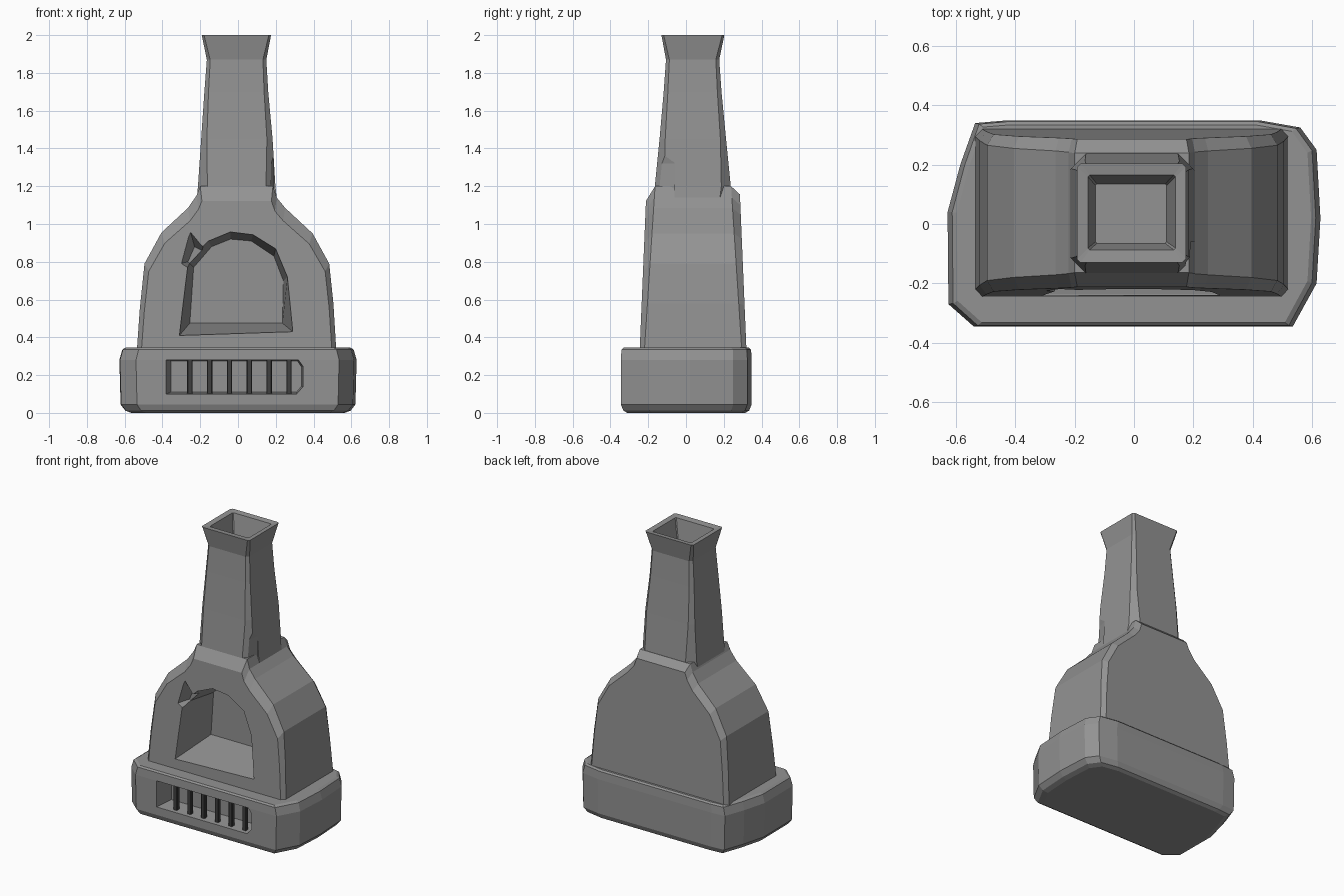
import bpy, bmesh


def paint(name, v):
    mat = bpy.data.materials.new(name)
    mat.diffuse_color = (v, v, v, 1)
    return mat


stone = paint("dark_stone", 0.29)
iron = paint("dark_iron", 0.05)


def loft(name, rings, mat=stone):
    """Skin a stack of equal-length point rings and cap both ends."""
    bm = bmesh.new()
    vs = [[bm.verts.new(p) for p in r] for r in rings]
    n = len(rings[0])
    for a, b in zip(vs, vs[1:]):
        for i in range(n):
            j = (i + 1) % n
            bm.faces.new((a[i], a[j], b[j], b[i]))
    bm.faces.new(vs[0])
    bm.faces.new(vs[-1])
    bmesh.ops.recalc_face_normals(bm, faces=bm.faces)
    me = bpy.data.meshes.new(name)
    bm.to_mesh(me)
    bm.free()
    me.materials.append(mat)
    ob = bpy.data.objects.new(name, me)
    bpy.context.collection.objects.link(ob)
    return ob


def octagon(x0, x1, y0, y1, c, z):
    """Rectangle with chamfered corners at height z."""
    return [(x0 + c, y0, z), (x1 - c, y0, z), (x1, y0 + c, z), (x1, y1 - c, z),
            (x1 - c, y1, z), (x0 + c, y1, z), (x0, y1 - c, z), (x0, y0 + c, z)]


def at_y(profile, y):
    return [(x, y, z) for x, z in profile]


def carve(target, cutter):
    cutter.hide_render = True
    mod = target.modifiers.new("carve", 'BOOLEAN')
    mod.operation = 'DIFFERENCE'
    mod.solver = 'EXACT'
    mod.object = cutter
    bpy.context.view_layer.objects.active = target
    bpy.ops.object.modifier_apply(modifier=mod.name)
    bpy.data.objects.remove(cutter)


# Base slab: worn outline with rounded bottom and chamfered top
outline = [(-0.54, -0.345), (0.535, -0.345), (0.615, -0.2), (0.628, 0.02),
           (0.615, 0.25), (0.56, 0.325), (0.43, 0.348), (-0.44, 0.348), (-0.535, 0.34),
           (-0.585, 0.2), (-0.628, 0.04), (-0.625, -0.27)]
base = loft("base", [[(x * sx, y * sy, z) for x, y in outline] for z, sx, sy in
                     ((0, 0.9, 0.9), (0.012, 0.95, 0.96), (0.045, 0.99, 1),
                      (0.28, 1, 1), (0.335, 0.975, 0.99), (0.345, 0.95, 0.96))])

# Vent recess in the base front
vent = [(-0.38, 0.1), (0.31, 0.1), (0.345, 0.14), (0.345, 0.245),
        (0.32, 0.28), (-0.38, 0.28)]
vent_in = [(-0.355, 0.11), (0.31, 0.11), (0.335, 0.14), (0.335, 0.245),
           (0.315, 0.275), (-0.355, 0.275)]
carve(base, loft("vent_cutter", [at_y(vent, -0.45), at_y(vent, -0.345),
                                 at_y(vent_in, -0.22)]))

# Grate bars
for i in range(6):
    x = -0.255 + 0.105 * i
    loft("grate_bar", [octagon(x - 0.014, x + 0.014, -0.32, -0.292, 0.003, z)
                       for z in (0.09, 0.29)], iron)

# Oven body: arched profile, leaning front and back, bevelled rims
arch = [(-0.535, 0.335), (0.52, 0.335), (0.505, 0.58), (0.483, 0.79), (0.395, 0.95),
        (0.25, 1.085), (0.205, 1.14), (0.185, 1.2), (-0.2, 1.2), (-0.22, 1.15),
        (-0.265, 1.085), (-0.405, 0.955), (-0.495, 0.79), (-0.52, 0.55)]


def rim(side, inset):
    ring = []
    for x, z in arch:
        up = (z - 0.335) / 0.865
        if inset:
            x, z = x * 0.955, 0.335 + (z - 0.335) * (0.91 if side < 0 else 0.95)
        lean = (z - 0.335) * 0.042
        pull = 0 if inset else 0.025 + 0.02 * up
        y = -0.245 + lean + pull if side < 0 else 0.32 - lean - pull
        ring.append((x, y, z))
    return ring


body = loft("oven_body", [rim(-1, True), rim(-1, False), rim(1, False), rim(1, True)])

# Arched fire opening narrowing to its back wall
mouth = [(-0.31, 0.41), (0.29, 0.43), (0.262, 0.72), (0.2, 0.87),
         (0.08, 0.945), (-0.04, 0.96), (-0.16, 0.91), (-0.265, 0.8)]
hearth = [(-0.255, 0.475), (0.235, 0.475), (0.24, 0.7), (0.19, 0.83),
          (0.07, 0.91), (-0.04, 0.92), (-0.14, 0.88), (-0.235, 0.77)]
carve(body, loft("opening_cutter", [at_y(mouth, -0.4), at_y(mouth, -0.235),
                                    at_y(hearth, 0.07)]))

# Broken chip beside the arch
chip_out = [(-0.31, 0.79), (-0.22, 0.74), (-0.18, 0.89), (-0.26, 0.99)]
chip_in = [(-0.265, 0.8), (-0.22, 0.76), (-0.19, 0.86), (-0.23, 0.88)]
carve(body, loft("chip_cutter", [at_y(chip_out, -0.25), at_y(chip_in, -0.15)]))

# Chimney: tapering stack, flared rim, hollow top
chimney = loft("chimney", [octagon(*r) for r in (
    (-0.222, 0.21, -0.175, 0.245, 0.07, 1.1),
    (-0.212, 0.198, -0.165, 0.237, 0.05, 1.2),
    (-0.195, 0.183, -0.14, 0.212, 0.03, 1.45),
    (-0.178, 0.16, -0.118, 0.188, 0.022, 1.7),
    (-0.165, 0.15, -0.106, 0.176, 0.018, 1.87),
    (-0.192, 0.175, -0.13, 0.203, 0.012, 2.0),
    (-0.155, 0.14, -0.087, 0.165, 0.006, 1.995),
    (-0.13, 0.11, -0.065, 0.135, 0.005, 1.86))])

# Worn front corner low on the stack
notch = [(0.14, 1.02), (0.24, 1.02), (0.24, 1.5), (0.19, 1.5), (0.15, 1.32)]
notch_in = [(0.19, 1.02), (0.24, 1.02), (0.24, 1.5), (0.205, 1.5), (0.19, 1.32)]
carve(chimney, loft("notch_cutter", [at_y(notch, -0.25), at_y(notch_in, -0.06)]))
